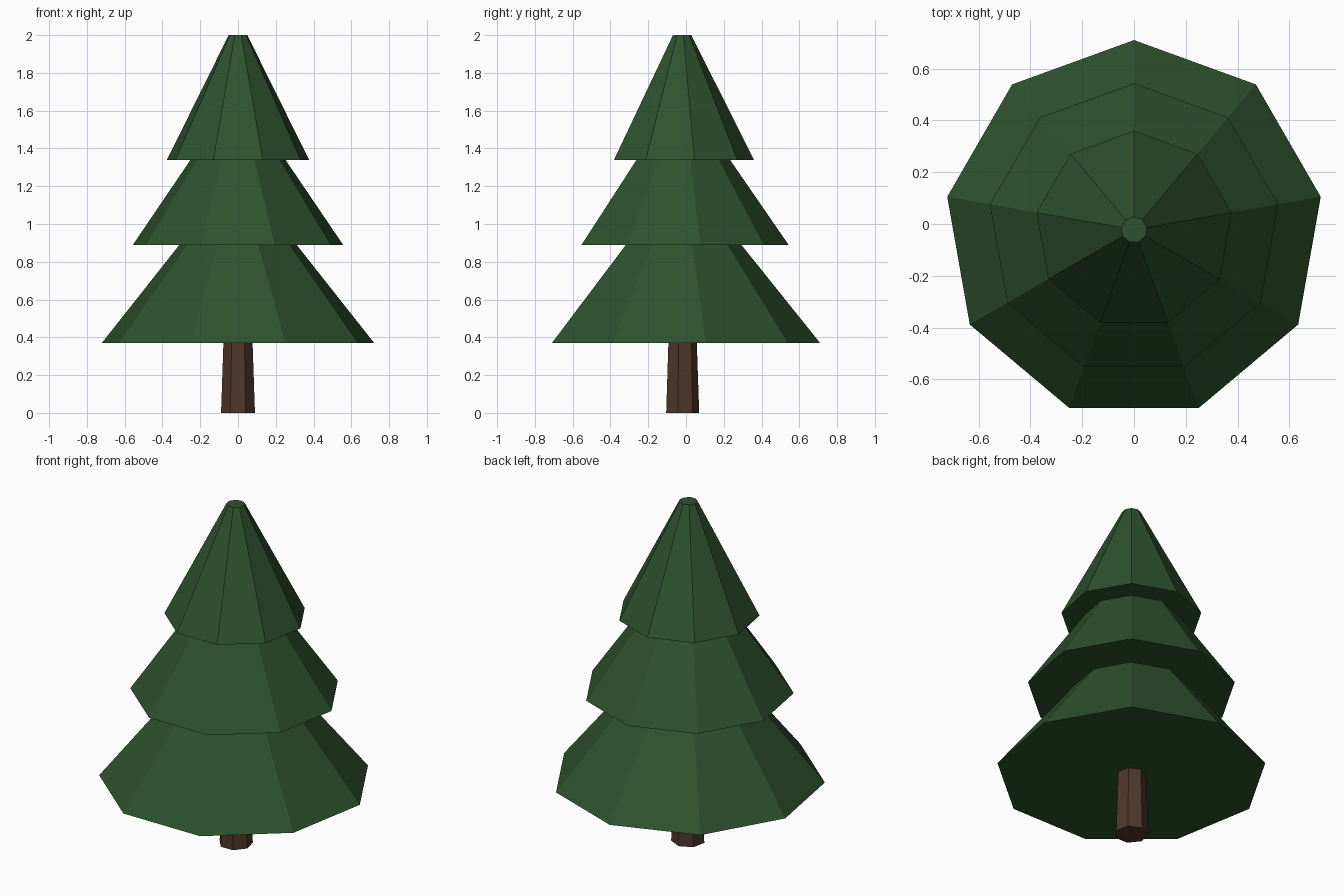
import bpy, bmesh
from math import sin, cos, tau

if "Cube" in bpy.data.objects:
    bpy.data.objects.remove(bpy.data.objects["Cube"])

CENTRE_Y = -0.022


def material(name, color):
    m = bpy.data.materials.new(name)
    m.diffuse_color = (*color, 1)
    m.use_nodes = True
    m.node_tree.nodes["Principled BSDF"].inputs["Base Color"].default_value = m.diffuse_color
    return m


def lathe(name, profile, sides, mat):
    """Stack polygon rings (radius, z), one corner facing +y, capped at both ends."""
    bm = bmesh.new()
    rings = []
    for r, z in profile:
        rings.append([bm.verts.new((-r * sin(tau * i / sides),
                                    r * cos(tau * i / sides) + CENTRE_Y, z))
                      for i in range(sides)])
    for a, b in zip(rings, rings[1:]):
        for i in range(sides):
            j = (i + 1) % sides
            bm.faces.new((a[i], a[j], b[j], b[i]))
    bm.faces.new(rings[0][::-1])
    bm.faces.new(rings[-1])
    bmesh.ops.recalc_face_normals(bm, faces=bm.faces)
    mesh = bpy.data.meshes.new(name)
    bm.to_mesh(mesh)
    bm.free()
    mesh.materials.append(mat)
    obj = bpy.data.objects.new(name, mesh)
    bpy.context.collection.objects.link(obj)
    return obj


green = material("needles", (0.027, 0.084, 0.027))
brown = material("bark", (0.08, 0.038, 0.023))

# Tapered seven-sided trunk
lathe("trunk", [(0.092, 0), (0.079, 0.375)], 7, brown)

# Three nine-sided skirts of foliage with flat undersides
lathe("foliage", [(0.732, 0.37), (0.315, 0.89),
                  (0.565, 0.89), (0.255, 1.34),
                  (0.382, 1.34), (0.05, 2.0)], 9, green)
